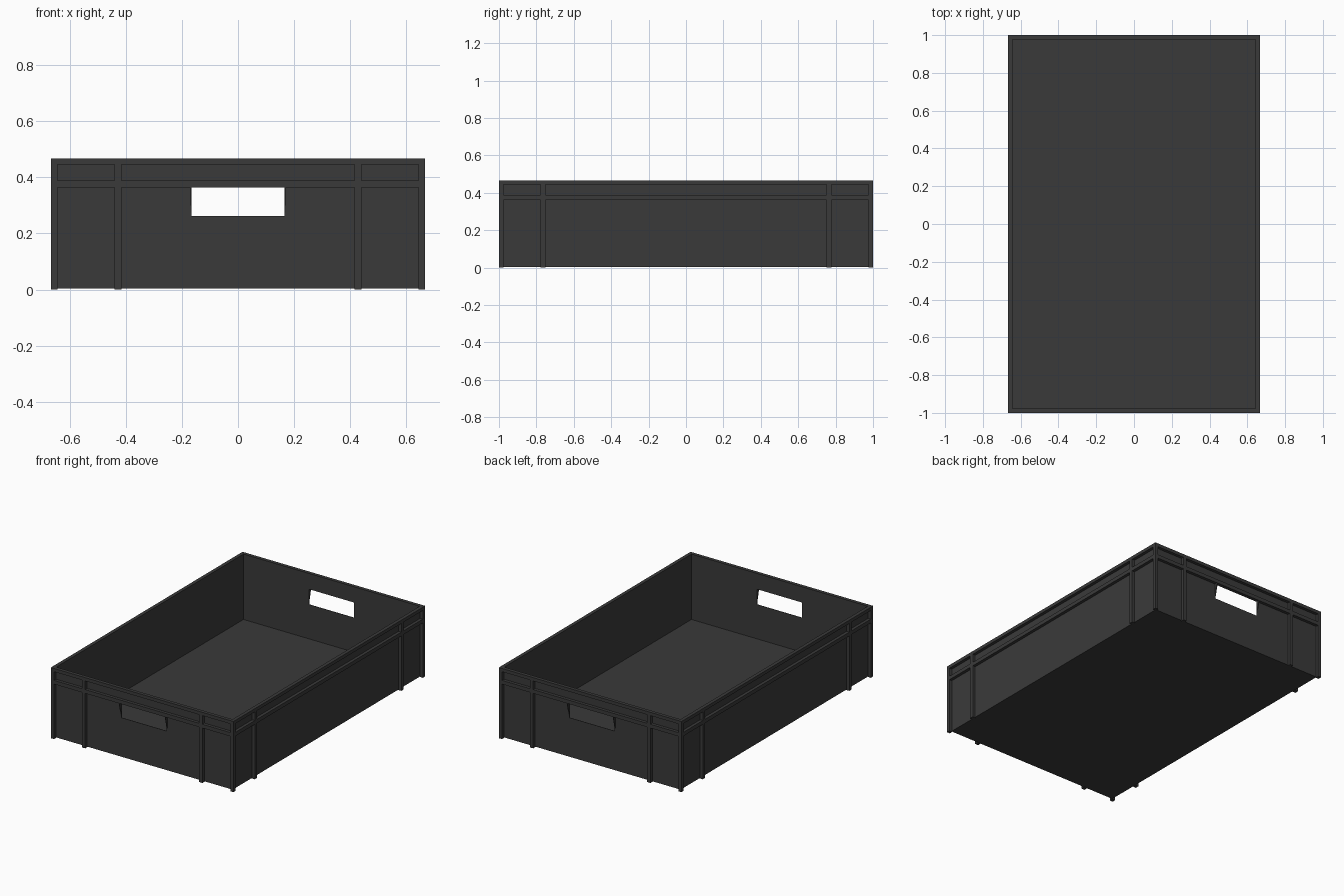
import bpy, bmesh

if "Cube" in bpy.data.objects:
    bpy.data.objects.remove(bpy.data.objects["Cube"])

X, Y, H = 0.667, 1.0, 0.467      # outer half sizes and height
D = 0.023                        # rib depth
T = 0.003                        # wall thickness
B = 0.004                        # underside of the floor
HOLE_W, HOLE_Z0, HOLE_Z1 = 0.165, 0.262, 0.363

mat = bpy.data.materials.new("dark_plastic")
mat.diffuse_color = (0.042, 0.042, 0.042, 1)
mat.use_nodes = True
mat.node_tree.nodes["Principled BSDF"].inputs["Base Color"].default_value = mat.diffuse_color


def finish(name, bm):
    bmesh.ops.recalc_face_normals(bm, faces=bm.faces)
    me = bpy.data.meshes.new(name)
    bm.to_mesh(me)
    bm.free()
    ob = bpy.data.objects.new(name, me)
    me.materials.append(mat)
    bpy.context.collection.objects.link(ob)
    return ob


def add_box(bm, x0, x1, y0, y1, z0, z1):
    vs = bmesh.ops.create_cube(bm, size=1)["verts"]
    for v in vs:
        v.co = (x1 if v.co.x > 0 else x0,
                y1 if v.co.y > 0 else y0,
                z1 if v.co.z > 0 else z0)


def box(name, *lim):
    bm = bmesh.new()
    add_box(bm, *lim)
    return finish(name, bm)


def frame(name, z0, z1, depth):
    """Rectangular band around the whole crate."""
    bm = bmesh.new()
    rings = []
    for z in (z0, z1):
        for d in (0, depth):
            x, y = X - d, Y - d
            rings.append([bm.verts.new(p) for p in
                          ((-x, -y, z), (x, -y, z), (x, y, z), (-x, y, z))])
    lo, li, ho, hi = rings
    for a, b in ((lo, ho), (ho, hi), (hi, li), (li, lo)):
        for i in range(4):
            j = (i + 1) % 4
            bm.faces.new((a[i], a[j], b[j], b[i]))
    return finish(name, bm)


# Floor slab
wx, wy = X - D, Y - D
box("floor", -wx, wx, -wy, wy, B, 0.035)

# Rim and the horizontal rib below it
frame("top_rim", 0.445, H, D)
frame("middle_rib", HOLE_Z1, 0.388, D)

for s, side in ((-1, "left"), (1, "right")):
    # Plain long walls
    box(side + "_wall", *sorted((s * wx, s * (wx + T))), -wy, wy, B, 0.45)

for s, side in ((-1, "front"), (1, "back")):
    # End walls, four pieces around the hand hole
    y = sorted((s * wy, s * (wy + T)))
    bm = bmesh.new()
    add_box(bm, -wx, wx, *y, B, HOLE_Z0)
    add_box(bm, -wx, -HOLE_W, *y, HOLE_Z0, HOLE_Z1)
    add_box(bm, HOLE_W, wx, *y, HOLE_Z0, HOLE_Z1)
    add_box(bm, -wx, wx, *y, HOLE_Z1, 0.45)
    finish(side + "_wall", bm)

    # Tapered cheeks on both sides of the hand hole
    bm = bmesh.new()
    for k in (-1, 1):
        tri = ((s * wy, HOLE_Z0), (s * wy, HOLE_Z1), (s * Y, HOLE_Z1))
        a, b = ([bm.verts.new((k * x, *p)) for p in tri]
                for x in (HOLE_W, HOLE_W + 0.006))
        bm.faces.new(a)
        bm.faces.new(b)
        for i in range(3):
            j = (i + 1) % 3
            bm.faces.new((a[i], a[j], b[j], b[i]))
    finish(side + "_handle_cheeks", bm)

# Corner posts and vertical ribs
for sx in (-1, 1):
    for sy in (-1, 1):
        tag = ("front" if sy < 0 else "back") + ("_left" if sx < 0 else "_right")
        px = sorted((sx * wx, sx * X))
        py = sorted((sy * wy, sy * Y))
        box(tag + "_corner_post", *px, *py, 0, H)
        box(tag + "_end_rib", *sorted((sx * 0.416, sx * 0.44)), *py, 0, H)
        box(tag + "_side_rib", *px, *sorted((sy * 0.752, sy * 0.777)), 0, H)
